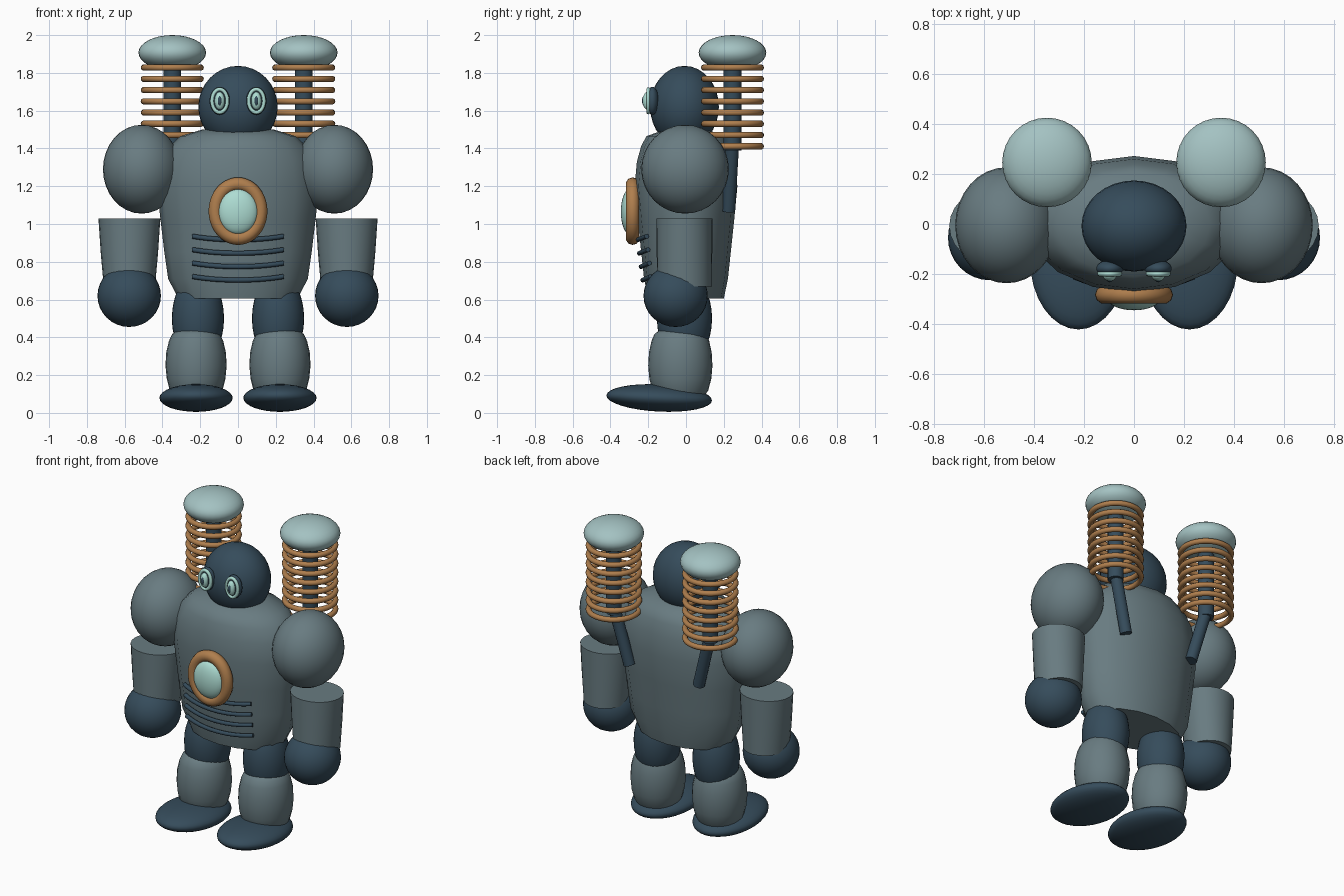
import bpy, bmesh, math
from mathutils import Vector, Matrix

if "Cube" in bpy.data.objects:
    bpy.data.objects.remove(bpy.data.objects["Cube"])


def material(name, rgb):
    m = bpy.data.materials.new(name)
    m.diffuse_color = (*rgb, 1)
    m.use_nodes = True
    m.node_tree.nodes["Principled BSDF"].inputs["Base Color"].default_value = m.diffuse_color
    return m


BODY = material("grey_teal_metal", (0.14, 0.20, 0.22))
NAVY = material("dark_navy", (0.036, 0.072, 0.105))
CAP = material("pale_blue_grey", (0.37, 0.54, 0.54))
AQUA = material("pale_aqua", (0.42, 0.72, 0.65))
COPPER = material("copper", (0.43, 0.21, 0.075))


def finish(bm, name, mat, angle=50):
    """Turn a bmesh into an object, smooth except across hard edges."""
    bmesh.ops.recalc_face_normals(bm, faces=bm.faces)
    for f in bm.faces:
        f.smooth = True
    for e in bm.edges:
        e.smooth = e.calc_face_angle(0) < math.radians(angle)
    me = bpy.data.meshes.new(name)
    bm.to_mesh(me)
    bm.free()
    me.materials.append(mat)
    ob = bpy.data.objects.new(name, me)
    bpy.context.collection.objects.link(ob)
    return ob


def ball(name, mat, centre, radii, tilt=0.0):
    bm = bmesh.new()
    mtx = Matrix.Translation(centre) @ Matrix.Rotation(tilt, 4, 'X') @ Matrix.Diagonal((*radii, 1))
    bmesh.ops.create_uvsphere(bm, u_segments=32, v_segments=16, radius=1, matrix=mtx)
    return finish(bm, name, mat)


def loft(name, mat, sections, x=0.0, y=0.0, n=24):
    """Capped stack of ellipses given as (z, x radius, y radius)."""
    bm = bmesh.new()
    rings = []
    for z, rx, ry in sections:
        rings.append([bm.verts.new((x + rx * math.cos(2 * math.pi * i / n),
                                    y + ry * math.sin(2 * math.pi * i / n), z))
                      for i in range(n)])
    for a, b in zip(rings, rings[1:]):
        for i in range(n):
            j = (i + 1) % n
            bm.faces.new((a[i], a[j], b[j], b[i]))
    bm.faces.new(rings[0])
    bm.faces.new(rings[-1])
    return finish(bm, name, mat)


def ring(name, mat, centre, rx, ry, minor, upright=False, n=40, m=10):
    """Elliptical torus, lying flat or facing the front."""
    bm = bmesh.new()
    rows = []
    for i in range(n):
        a = 2 * math.pi * i / n
        row = []
        for k in range(m):
            t = 2 * math.pi * k / m
            d = minor * math.cos(t)
            p = Vector(((rx + d) * math.cos(a), (ry + d) * math.sin(a), minor * math.sin(t)))
            if upright:
                p = Vector((p.x, -p.z, p.y))
            row.append(bm.verts.new(p + Vector(centre)))
        rows.append(row)
    for i in range(n):
        a, b = rows[i], rows[(i + 1) % n]
        for k in range(m):
            bm.faces.new((a[k], b[k], b[(k + 1) % m], a[(k + 1) % m]))
    return finish(bm, name, mat)


def rod(name, mat, p, q, r):
    p, q = Vector(p), Vector(q)
    bm = bmesh.new()
    mtx = Matrix.Translation((p + q) / 2) @ (q - p).to_track_quat('Z', 'Y').to_matrix().to_4x4()
    bmesh.ops.create_cone(bm, cap_ends=True, segments=16, radius1=r, radius2=r,
                          depth=(q - p).length, matrix=mtx)
    return finish(bm, name, mat)


def tube(name, mat, pts, r):
    """Round bar along a smooth path."""
    cu = bpy.data.curves.new(name, 'CURVE')
    cu.dimensions = '3D'
    cu.bevel_depth = r
    cu.bevel_resolution = 2
    cu.use_fill_caps = True
    sp = cu.splines.new('POLY')
    sp.points.add(len(pts) - 1)
    for s, p in zip(sp.points, pts):
        s.co = (*p, 1)
    cu.materials.append(mat)
    ob = bpy.data.objects.new(name, cu)
    bpy.context.collection.objects.link(ob)
    return ob


# Torso and head
loft("torso", BODY, [(0.605, 0.315, 0.20), (0.71, 0.37, 0.222), (0.85, 0.39, 0.237),
                     (1.02, 0.41, 0.255), (1.2, 0.43, 0.272), (1.33, 0.41, 0.26),
                     (1.41, 0.365, 0.238), (1.465, 0.305, 0.21), (1.50, 0.19, 0.11)], n=16)
ball("head", NAVY, (0, -0.008, 1.62), (0.21, 0.182, 0.217))

# Chest light and grille bars
ring("chest_ring", COPPER, (0, -0.283, 1.068), 0.120, 0.143, 0.036, upright=True)
ball("chest_light", AQUA, (0, -0.297, 1.065), (0.106, 0.048, 0.12))
for k in range(4):
    z = 0.935 - 0.071 * k
    ry = 0.252 - 0.009 * k
    pts = []
    for i in range(13):
        x = -0.24 + 0.04 * i
        c = math.sqrt(1 - (x / 0.41) ** 2)
        pts.append((x, -ry * c - 0.004, z - 0.1 * (c - 0.81)))
    tube("grille_bar", NAVY, pts, 0.013)

for s, side in ((-1, "left"), (1, "right")):
    # Eyes
    ex = 0.097 * s
    ball(side + "_eye_socket", NAVY, (ex, -0.178, 1.652), (0.054, 0.034, 0.074))
    ring(side + "_eye_ring", AQUA, (ex, -0.199, 1.652), 0.040, 0.061, 0.0105, upright=True)
    ball(side + "_eye", AQUA, (ex, -0.205, 1.652), (0.027, 0.024, 0.047))
    ball(side + "_pupil", NAVY, (ex, -0.219, 1.652), (0.012, 0.014, 0.028))

    # Arms
    ball(side + "_shoulder", BODY, (0.51 * s, -0.005, 1.29), (0.205, 0.232, 0.235))
    loft(side + "_forearm", BODY, [(0.67, 0.136, 0.146), (0.85, 0.152, 0.147),
                                   (1.03, 0.164, 0.148)], 0.575 * s, -0.008)
    ball(side + "_hand", NAVY, (0.576 * s, -0.055, 0.62), (0.168, 0.17, 0.165))

    # Legs
    ball(side + "_thigh", NAVY, (0.212 * s, -0.008, 0.5), (0.138, 0.146, 0.24))
    loft(side + "_shin", BODY, [(0.07, 0.11, 0.115), (0.12, 0.14, 0.148), (0.18, 0.155, 0.164),
                                (0.25, 0.162, 0.17), (0.32, 0.158, 0.166), (0.38, 0.144, 0.153),
                                (0.415, 0.128, 0.138), (0.44, 0.10, 0.11)], 0.222 * s, -0.03)
    ball(side + "_foot", NAVY, (0.222 * s, -0.142, 0.079), (0.194, 0.28, 0.072), tilt=-0.05)

    # Back coils
    cx, cy = 0.348 * s, 0.246
    ball(side + "_coil_cap", CAP, (cx, cy, 1.907), (0.179, 0.179, 0.093))
    rod(side + "_coil_core", NAVY, (cx, cy, 1.39), (cx, cy, 1.88), 0.047)
    rod(side + "_coil_strut", NAVY, (cx, cy, 1.43), (0.25 * s, 0.225, 1.07), 0.036)
    for k in range(8):
        ring(side + "_coil_ring", COPPER, (cx, cy, 1.828 - 0.0595 * k), 0.150, 0.150, 0.017)
